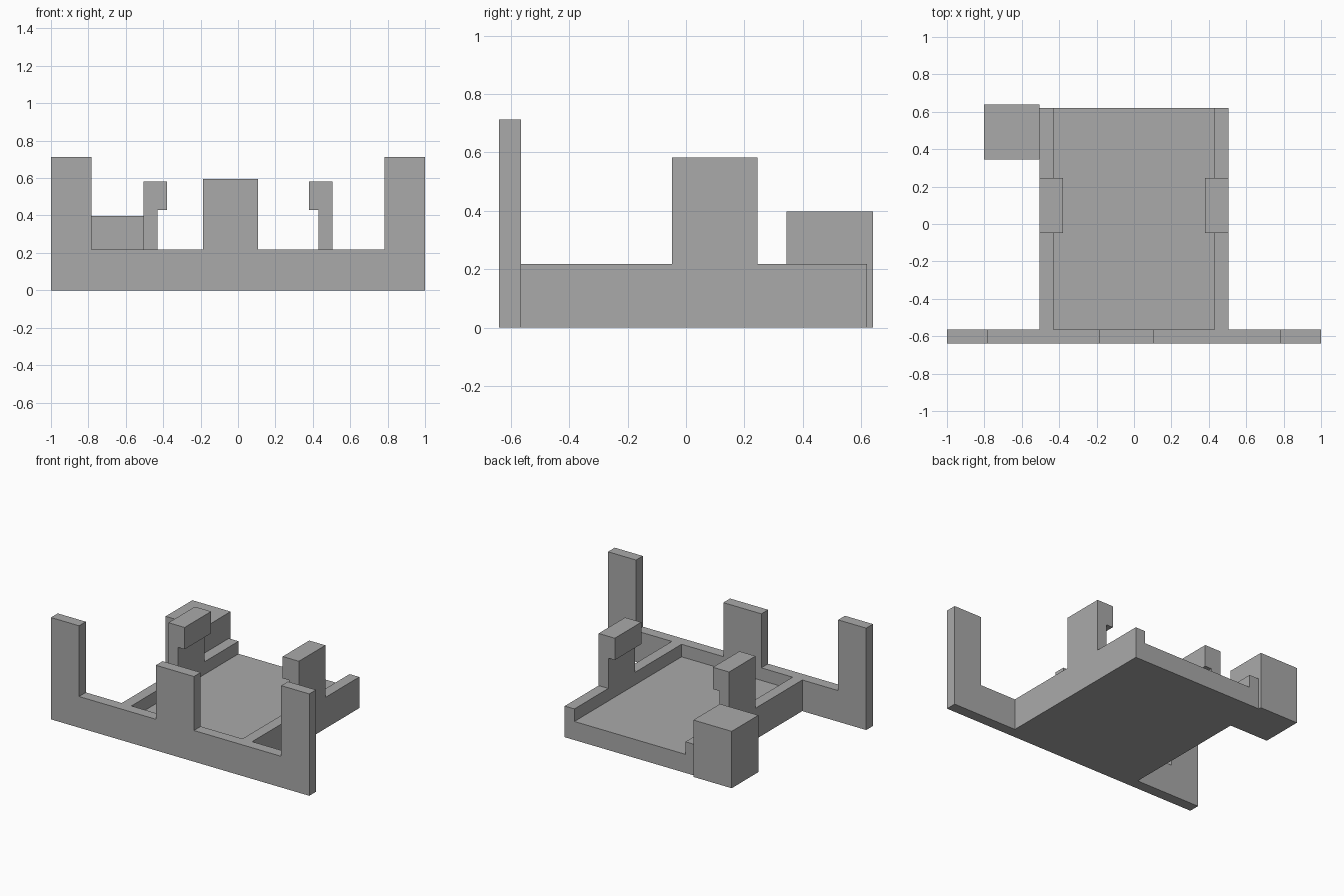
import bpy
import bmesh

cube = bpy.data.objects.get("Cube")
if cube:
    bpy.data.objects.remove(cube, do_unlink=True)

# Single plain grey for every part
grey = bpy.data.materials.new("plain_grey")
grey.use_nodes = True
colour = (0.4, 0.4, 0.4, 1)
grey.diffuse_color = colour
grey.node_tree.nodes["Principled BSDF"].inputs["Base Color"].default_value = colour


def extrude_profile(name, outline, y_front, y_back):
    """Extrude an (x, z) outline from y_front to y_back."""
    bm = bmesh.new()
    face = bm.faces.new([bm.verts.new((x, y_front, z)) for x, z in outline])
    result = bmesh.ops.extrude_face_region(bm, geom=[face])
    moved = [v for v in result["geom"] if isinstance(v, bmesh.types.BMVert)]
    bmesh.ops.translate(bm, verts=moved, vec=(0, y_back - y_front, 0))
    bmesh.ops.recalc_face_normals(bm, faces=bm.faces)
    mesh = bpy.data.meshes.new(name)
    bm.to_mesh(mesh)
    bm.free()
    mesh.materials.append(grey)
    obj = bpy.data.objects.new(name, mesh)
    bpy.context.collection.objects.link(obj)
    return obj


def rectangle(x0, x1, z0, z1):
    return [(x0, z0), (x1, z0), (x1, z1), (x0, z1)]


FRONT, PANEL_BACK, BACK = -0.64, -0.565, 0.62
OUTER, INNER = 0.505, 0.43
RIM, FLOOR = 0.218, 0.13

# Wide front panel with two tall end posts and a shorter middle post
extrude_profile("front_panel", [
    (-1, 0), (1, 0), (1, 0.713), (0.783, 0.713), (0.783, RIM),
    (0.107, RIM), (0.107, 0.596), (-0.188, 0.596), (-0.188, RIM),
    (-0.783, RIM), (-0.783, 0.713), (-1, 0.713),
], FRONT, PANEL_BACK)

# Open-backed tray: floor with a low wall along each side
extrude_profile("tray", [
    (-OUTER, 0), (OUTER, 0), (OUTER, RIM), (INNER, RIM), (INNER, FLOOR),
    (-INNER, FLOOR), (-INNER, RIM), (-OUTER, RIM),
], PANEL_BACK, BACK)

# Hooked clips standing on the side walls, heads pointing inward
for name, side in (("left_clip", 1), ("right_clip", -1)):
    hook = [(OUTER, RIM), (OUTER, 0.583), (0.38, 0.583),
            (0.38, 0.43), (INNER, 0.43), (INNER, RIM)]
    extrude_profile(name, [(side * x, z) for x, z in hook], -0.048, 0.245)

# Solid block on the outside of one wall, near the back
extrude_profile("side_block", rectangle(-0.802, -OUTER, 0, 0.398), 0.345, 0.64)
